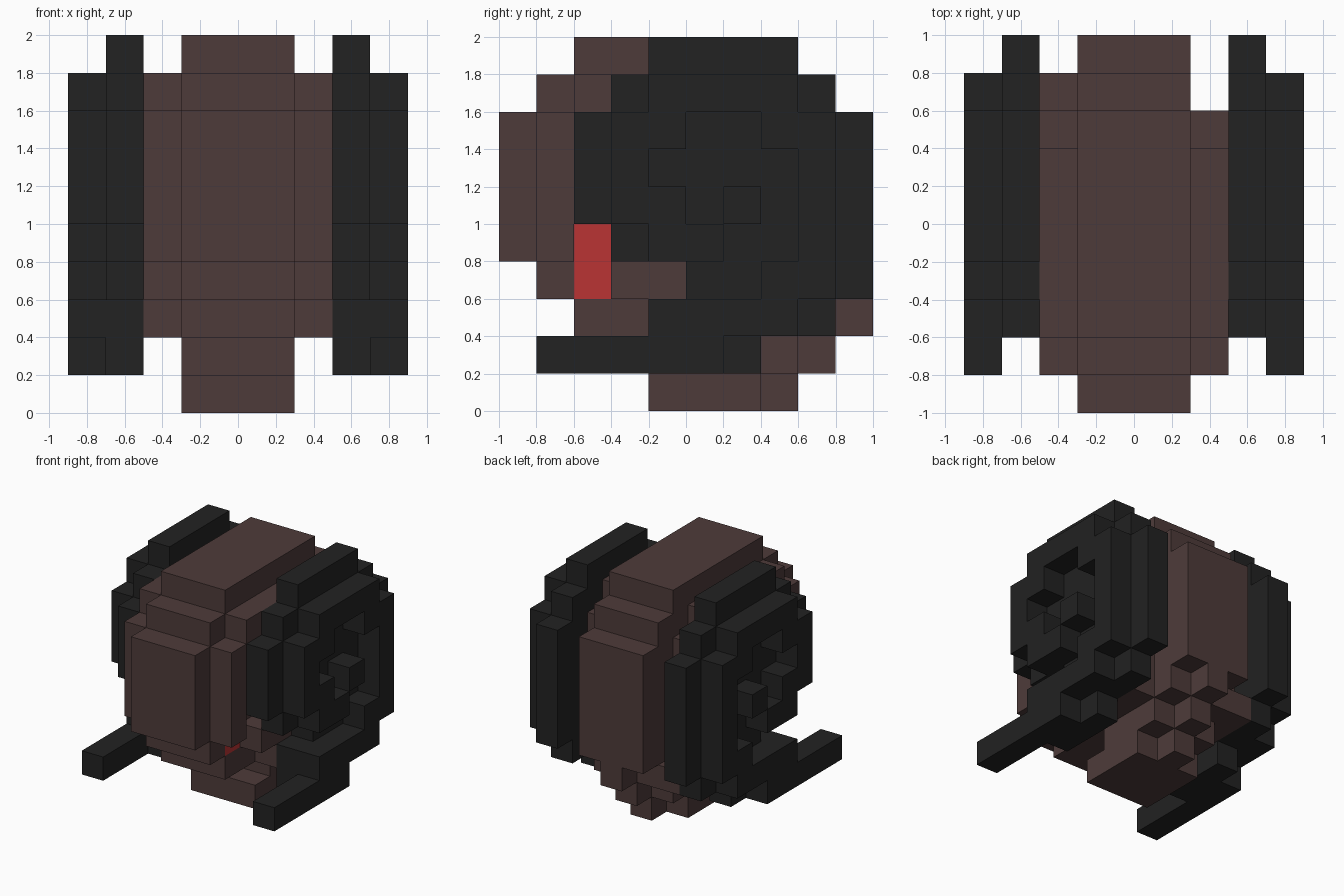
import bpy, bmesh, math
from mathutils import Vector

if "Cube" in bpy.data.objects:
    bpy.data.objects.remove(bpy.data.objects["Cube"], do_unlink=True)

CELL = 0.2
DIRECTIONS = [Vector(d) for d in ((1, 0, 0), (-1, 0, 0), (0, 1, 0),
                                  (0, -1, 0), (0, 0, 1), (0, 0, -1))]


def material(name, color):
    mat = bpy.data.materials.new(name)
    mat.use_nodes = True
    mat.diffuse_color = (*color, 1)
    bsdf = mat.node_tree.nodes["Principled BSDF"]
    bsdf.inputs["Base Color"].default_value = (*color, 1)
    bsdf.inputs["Roughness"].default_value = 0.9
    return mat


def cells(columns, rows):
    """Side profile, top row first and front on the left, for given x columns."""
    return {(x, y, len(rows) - 1 - r) for x in columns
            for r, row in enumerate(rows) for y, mark in enumerate(row) if mark == "#"}


def mirrored(block):
    return {(-x, y, z) for x, y, z in block}


def build(name, block, mat):
    """Make a blocky shell with faces only on the outside of the cells."""
    bm = bmesh.new()
    for cell in block:
        centre = Vector((cell[0], cell[1] - 4.5, cell[2] + 0.5))
        for d in DIRECTIONS:
            if tuple(int(c + s) for c, s in zip(cell, d)) in block:
                continue
            u = Vector((d.y, d.z, d.x))
            v = d.cross(u)
            corners = [centre + (d + a * u + b * v) / 2
                       for a, b in ((-1, -1), (1, -1), (1, 1), (-1, 1))]
            bm.faces.new([bm.verts.new(p * CELL) for p in corners])
    bmesh.ops.remove_doubles(bm, verts=bm.verts, dist=0.001)
    bmesh.ops.dissolve_limit(bm, angle_limit=math.radians(1),
                             verts=bm.verts, edges=bm.edges)
    mesh = bpy.data.meshes.new(name)
    bm.to_mesh(mesh)
    bm.free()
    mesh.materials.append(mat)
    obj = bpy.data.objects.new(name, mesh)
    bpy.context.collection.objects.link(obj)


brown = material("dark brown", (0.076, 0.044, 0.042))
black = material("charcoal", (0.016, 0.016, 0.016))
red = material("red", (0.49, 0.034, 0.034))

# Rounded centre of the body, three cells wide
body = cells((-1, 0, 1), [
    "..######..",
    ".########.",
    "##########",
    "##########",
    "##########",
    "##########",
    ".#########",
    "..#######.",
    ".....###..",
    "....###..."])

# Narrower shoulders on both sides of the centre
shoulder = cells((2,), [
    "..........",
    "..#####...",
    ".#######..",
    ".#######..",
    ".#######..",
    ".#..####..",
    "...#####..",
    "....####..",
    "..........",
    ".........."])
body |= shoulder | mirrored(shoulder)

# Stepped tufts under the back
body |= {(0, 9, 2), (0, 8, 1), (0, 7, 0), (-2, 8, 2)}

# Red insets behind the front panel
marks = {(x, 2, z) for x in (-1, 1) for z in (3, 4)}
build("body", body - marks, brown)
build("red_marks", marks, red)

# Side discs: full inner layer, outer layer with a hooked groove and a foot bar
inner = cells((3,), [
    "....####..",
    "...######.",
    "..########",
    "..########",
    "..########",
    "...#######",
    ".....#####",
    "....#####.",
    "....###...",
    ".........."])
outer = cells((4,), [
    "..........",
    "....####..",
    "...##..##.",
    "...#....#.",
    "...##.#.#.",
    "....##..#.",
    ".......##.",
    "....####..",
    ".#####....",
    ".........."])
disc = inner | outer
build("left_disc", disc, black)
build("right_disc", mirrored(disc), black)
